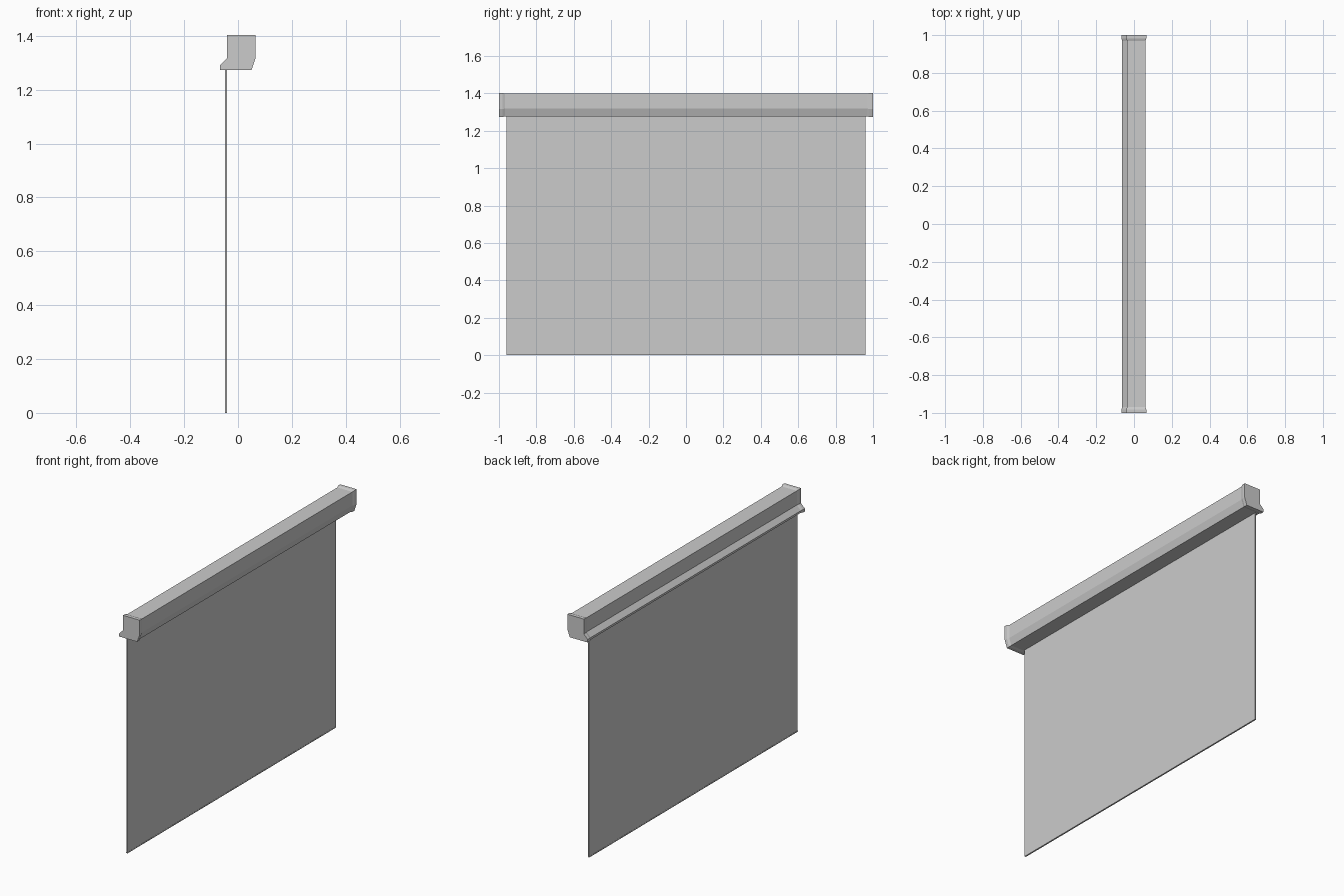
import bpy
import bmesh

cube = bpy.data.objects.get("Cube")
if cube:
    bpy.data.objects.remove(cube, do_unlink=True)

grey = bpy.data.materials.new("light grey")
grey.use_nodes = True
colour = (0.6, 0.6, 0.6, 1)
grey.diffuse_color = colour
grey.node_tree.nodes["Principled BSDF"].inputs["Base Color"].default_value = colour


def loft(name, sections):
    """Skin a closed solid through (y, profile) cross-sections."""
    bm = bmesh.new()
    rings = [[bm.verts.new((x, y, z)) for x, z in profile] for y, profile in sections]
    for a, b in zip(rings, rings[1:]):
        for i in range(len(a)):
            j = (i + 1) % len(a)
            bm.faces.new((a[i], a[j], b[j], b[i]))
    bm.faces.new(rings[0])
    bm.faces.new(rings[-1])
    bmesh.ops.recalc_face_normals(bm, faces=bm.faces)
    mesh = bpy.data.meshes.new(name)
    bm.to_mesh(mesh)
    bm.free()
    mesh.materials.append(grey)
    obj = bpy.data.objects.new(name, mesh)
    bpy.context.collection.objects.link(obj)
    return obj


def box(name, x0, x1, half_y, z0, z1):
    profile = [(x0, z0), (x1, z0), (x1, z1), (x0, z1)]
    return loft(name, [(-half_y, profile), (half_y, profile)])


# Outer end cap profile, and the slightly slimmer housing profile
cap = [(-0.041, 1.403), (0.065, 1.403), (0.065, 1.317), (0.05, 1.273),
       (-0.066, 1.273), (-0.066, 1.291), (-0.041, 1.316)]
body = [(-0.037, 1.398), (0.06, 1.398), (0.06, 1.318), (0.046, 1.277),
        (-0.063, 1.277), (-0.063, 1.289), (-0.037, 1.315)]

# Long roller housing
loft("housing", [(-0.985, body), (0.985, body)])

# End caps with a bevelled inner lip
for side, s in (("front", -1), ("back", 1)):
    loft(side + "_end_cap", [(s, cap), (s * 0.982, cap), (s * 0.968, body)])

# Hanging screen and its thin bottom hem
box("screen", -0.048, -0.041, 0.96, 0.006, 1.285)
box("bottom_hem", -0.049, -0.04, 0.96, 0.0, 0.006)
